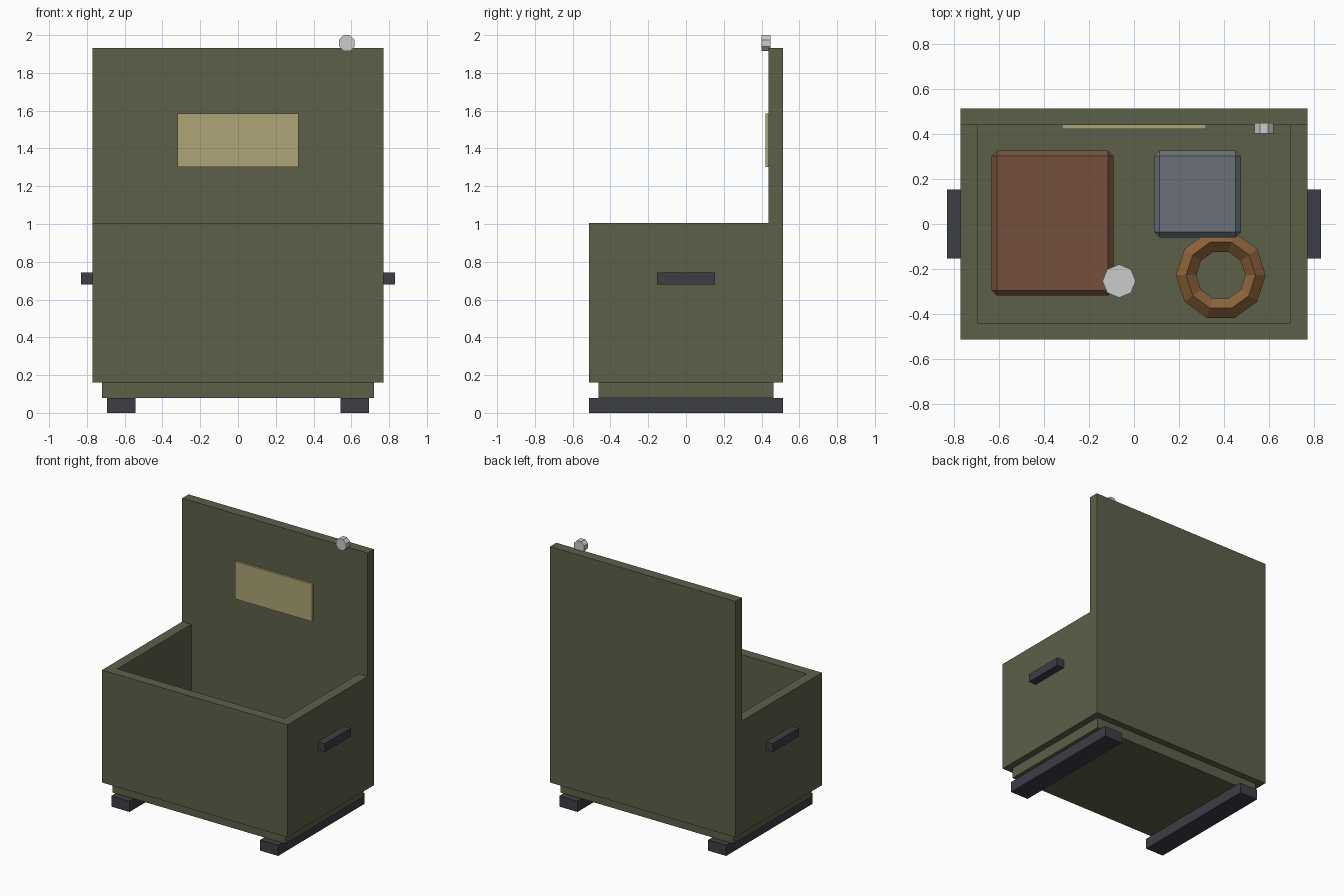
import bpy, math

if "Cube" in bpy.data.objects:
    bpy.data.objects.remove(bpy.data.objects["Cube"])


def material(name, rgb):
    m = bpy.data.materials.new(name)
    m.diffuse_color = (*rgb, 1)
    m.use_nodes = True
    m.node_tree.nodes["Principled BSDF"].inputs["Base Color"].default_value = m.diffuse_color
    return m


OLIVE = material("olive_paint", (0.11, 0.117, 0.068))
TAN = material("tan_panel", (0.42, 0.376, 0.18))
DARK = material("dark_metal", (0.045, 0.049, 0.06))
BROWN = material("brown_leather", (0.176, 0.08, 0.047))
BLUE = material("blue_grey", (0.145, 0.163, 0.19))
ROPE = material("rope", (0.28, 0.13, 0.047))


def finish(name, mat):
    ob = bpy.context.object
    ob.name = name
    if mat:
        ob.data.materials.append(mat)
    return ob


def box(name, x, y, z, mat, bevel=0):
    """Box from (min, max) ranges, with an optional one-step chamfer."""
    r = (x, y, z)
    bpy.ops.mesh.primitive_cube_add(size=1, location=[(a + b) / 2 for a, b in r])
    ob = finish(name, mat)
    ob.scale = [b - a for a, b in r]
    bpy.ops.object.transform_apply(location=False, rotation=False, scale=True)
    if bevel:
        mod = ob.modifiers.new("chamfer", 'BEVEL')
        mod.width = bevel
        mod.segments = 1
    return ob


W, D, T = 0.77, 0.513, 0.075      # half width, half depth, wall thickness
Z0, Z1 = 0.16, 1.005              # wall bottom and rim

# Crate shell
box("floor", (-0.72, 0.72), (-0.463, 0.463), (0.08, 0.17), OLIVE)
box("front_wall", (-W, W), (-D, -D + T), (Z0, Z1), OLIVE)
box("back_panel", (-W, W), (D - T, D), (Z0, 1.932), OLIVE)

# Side walls, carry handles and skids
for side, s in (("left", -1), ("right", 1)):
    def span(a, b):
        return tuple(sorted((s * a, s * b)))
    box(side + "_wall", span(W - T, W), (-D + T, D - T), (Z0, Z1), OLIVE)
    box(side + "_handle", span(W, 0.83), (-0.153, 0.153), (0.68, 0.742), DARK)
    box(side + "_skid", span(0.542, 0.693), (-D, D), (0, 0.08), DARK)

# Plate and knob on the raised back
box("plate", (-0.32, 0.32), (0.422, 0.44), (1.302, 1.584), TAN)
bpy.ops.mesh.primitive_cylinder_add(vertices=8, radius=0.0455, depth=0.047,
                                    location=(0.576, 0.424, 1.958))
knob = finish("knob", None)
knob.rotation_euler = (math.pi / 2, math.pi / 8, 0)

# Contents
box("brown_case", (-0.632, -0.092), (-0.318, 0.325), (0.17, 0.5), BROWN, 0.024)
box("blue_case", (0.09, 0.475), (-0.06, 0.325), (0.17, 0.46), BLUE, 0.024)
bpy.ops.mesh.primitive_cylinder_add(vertices=8, radius=0.074, depth=0.39,
                                    location=(-0.066, -0.253, 0.365))
finish("canister", None)
bpy.ops.mesh.primitive_torus_add(major_segments=10, minor_segments=4,
                                 major_radius=0.154, minor_radius=0.045,
                                 location=(0.385, -0.227, 0.215))
finish("rope_coil", ROPE)
